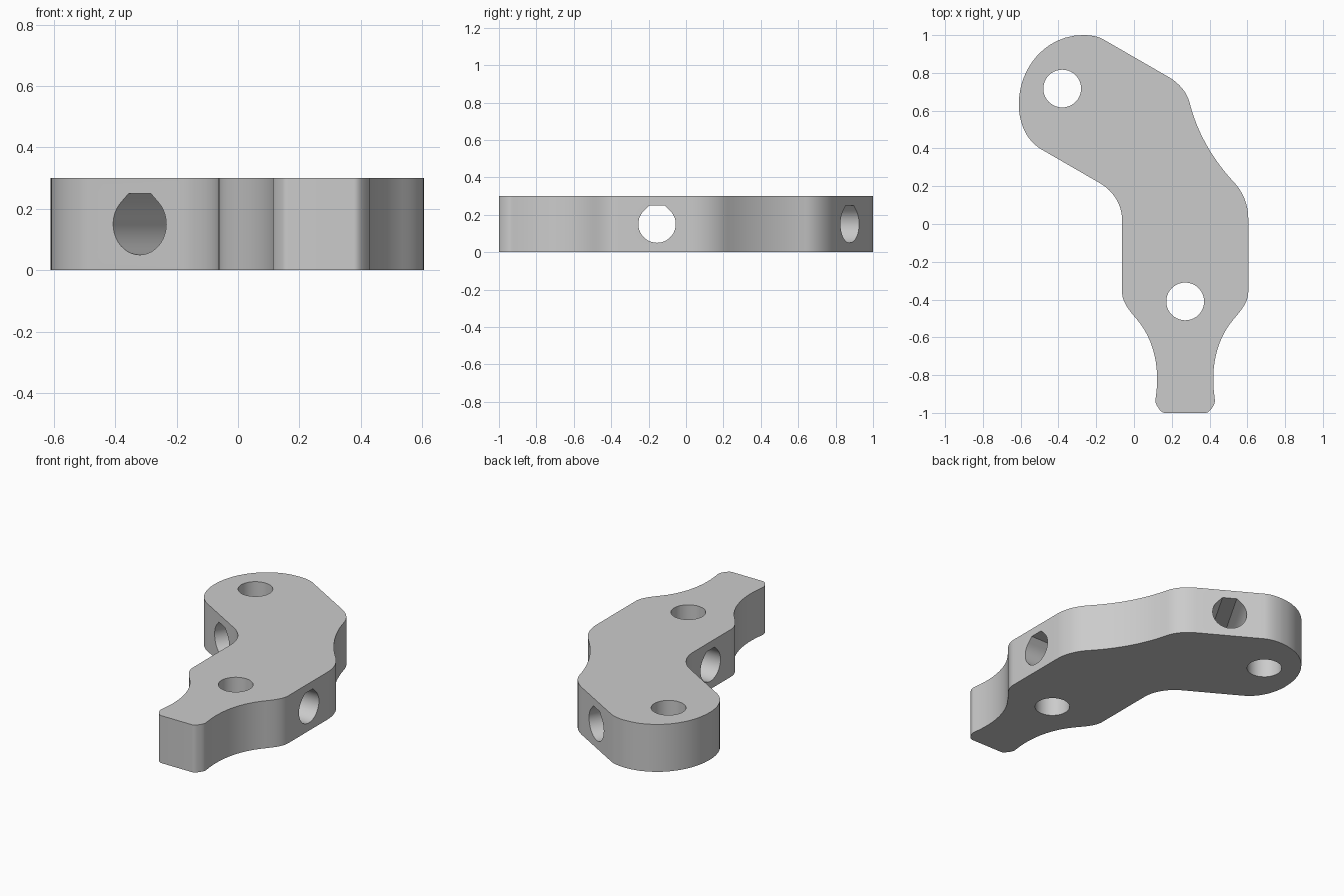
import bpy, bmesh, math
from mathutils import Vector, Matrix

if "Cube" in bpy.data.objects:
    bpy.data.objects.remove(bpy.data.objects["Cube"])

HEIGHT = 0.3
MID_X = 0.271          # centre line of the narrow neck

grey = bpy.data.materials.new("plain grey")
grey.diffuse_color = (0.6, 0.6, 0.6, 1)
grey.use_nodes = True
grey.node_tree.nodes["Principled BSDF"].inputs["Base Color"].default_value = grey.diffuse_color


def arc(p, q, steps=12):
    """Arc-like cubic from p to q; each is (x, y, heading in degrees)."""
    a, b = Vector(p[:2]), Vector(q[:2])
    turn = (q[2] - p[2] + 180) % 360 - 180
    if abs(turn) < 0.5:
        return [a]
    t = math.radians(abs(turn))
    h = 4 / 3 * math.tan(t / 4) * (b - a).length / (2 * math.sin(t / 2))
    d0 = Vector((math.cos(math.radians(p[2])), math.sin(math.radians(p[2]))))
    d1 = Vector((math.cos(math.radians(q[2])), math.sin(math.radians(q[2]))))
    c0, c1 = a + d0 * h, b - d1 * h
    pts = []
    for i in range(steps):
        s = i / steps
        r = 1 - s
        pts.append(a * r**3 + c0 * 3 * r * r * s + c1 * 3 * r * s * s + b * s**3)
    return pts


def prism(name, points, z0, z1, matrix=Matrix()):
    """Extrude a closed 2D outline from z0 to z1."""
    bm = bmesh.new()
    face = bm.faces.new([bm.verts.new((p[0], p[1], z0)) for p in points])
    ext = bmesh.ops.extrude_face_region(bm, geom=[face])
    top = [v for v in ext["geom"] if isinstance(v, bmesh.types.BMVert)]
    bmesh.ops.translate(bm, verts=top, vec=(0, 0, z1 - z0))
    bmesh.ops.recalc_face_normals(bm, faces=bm.faces)
    bm.transform(matrix)
    mesh = bpy.data.meshes.new(name)
    bm.to_mesh(mesh)
    bm.free()
    mesh.materials.append(grey)
    obj = bpy.data.objects.new(name, mesh)
    bpy.context.collection.objects.link(obj)
    return obj


# Outline keys: x, y, heading; the neck is mirrored about MID_X
neck = [(0.378, -1.0, 0), (0.412, -0.975, 55), (0.428, -0.93, 98),
        (0.426, -0.912, 98), (0.525, -0.507, 50), (0.605, -0.36, 90)]
arm = [(0.605, 0.03, 90), (0.53, 0.22, 133), (0.295, 0.64, 104),
       (0.18, 0.78, 150), (-0.16, 0.976, 150), (-0.27, 1.0, 180),
       (-0.61, 0.635, 270), (-0.49, 0.395, 330), (-0.18, 0.216, 330),
       (-0.063, 0.02, 270)]
keys = neck + arm + [(2 * MID_X - x, y, -h) for x, y, h in reversed(neck)]
outline = []
for i, key in enumerate(keys):
    outline += arc(key, keys[(i + 1) % len(keys)])
bracket = prism("bent_bracket", outline, 0, HEIGHT)

# Upright round holes
R = 0.1
circle = [(R * math.cos(a), R * math.sin(a))
          for a in (2 * math.pi * i / 40 for i in range(40))]
cutters = [prism("upright_hole", circle, -0.2, 0.5, Matrix.Translation((x, y, 0)))
           for x, y in ((-0.38, 0.717), (MID_X, -0.41))]

# Cross holes: round below, 45 degree shoulders and a flat roof above
flat = R * (math.sqrt(2) - 1)
teardrop = [(R * math.cos(a), R * math.sin(a))
            for a in (math.radians(135 + 270 * i / 30) for i in range(31))]
teardrop += [(flat, R), (-flat, R)]
for x, y, heading in ((0.27, -0.155, 0), (-0.155, 0.583, 60)):
    m = (Matrix.Translation((x, y, HEIGHT / 2))
         @ Matrix.Rotation(math.radians(heading + 90), 4, 'Z')
         @ Matrix.Rotation(math.radians(90), 4, 'X'))
    cutters.append(prism("cross_hole", teardrop, -0.55, 0.55, m))

# Cut the holes, then drop the cutters
bpy.context.view_layer.objects.active = bracket
bracket.select_set(True)
for cutter in cutters:
    cutter.hide_render = True
    mod = bracket.modifiers.new("hole", 'BOOLEAN')
    mod.operation = 'DIFFERENCE'
    mod.solver = 'EXACT'
    mod.object = cutter
    bpy.ops.object.modifier_apply(modifier=mod.name)
for cutter in cutters:
    bpy.data.objects.remove(cutter)

bpy.ops.object.shade_smooth_by_angle(angle=math.radians(25))
